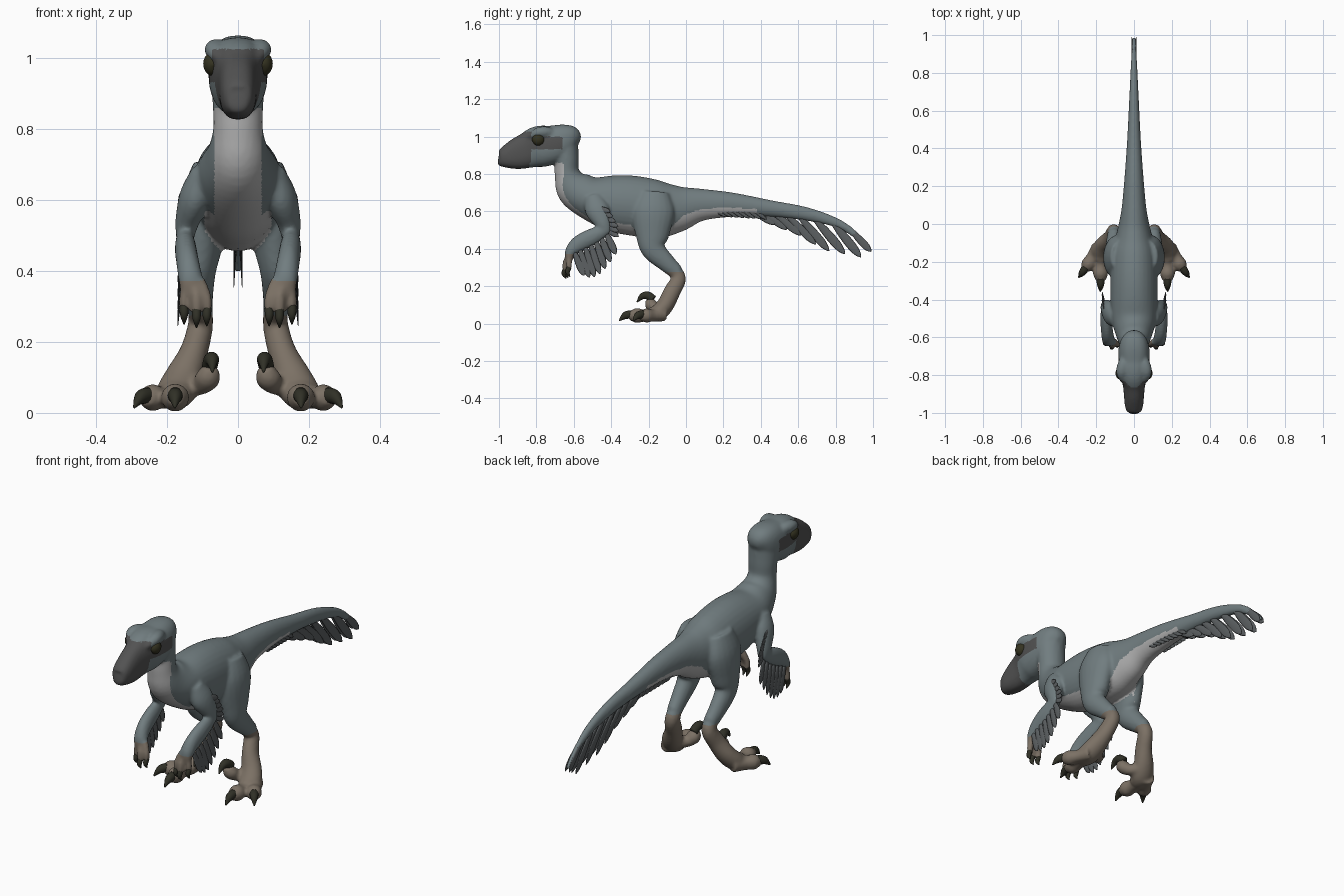
import bpy, bmesh, math
from mathutils import Vector


def mat(name, r, g, b):
    m = bpy.data.materials.new(name)
    m.diffuse_color = (r, g, b, 1)
    return m


SKIN = mat("slate_skin", 0.165, 0.205, 0.215)
LIGHT = mat("pale_belly", 0.44, 0.44, 0.44)
DARK = mat("dark_snout", 0.085, 0.085, 0.085)
TAN = mat("tan_scales", 0.20, 0.165, 0.13)
CLAW = mat("black_claw", 0.03, 0.03, 0.02)
FEATHER = mat("grey_feather", 0.105, 0.115, 0.12)
EYE = mat("olive_eye", 0.035, 0.033, 0.015)


def smooth_path(pts, n):
    """Catmull-Rom interpolation of (x, y, z, rx, rz) points"""
    out = []
    for i in range(len(pts) - 1):
        p = [pts[max(0, min(len(pts) - 1, i + k))] for k in (-1, 0, 1, 2)]
        for s in range(n):
            t = s / n
            out.append([0.5 * (2 * b + (c - a) * t + (2 * a - 5 * b + 4 * c - d) * t * t
                               + (3 * b - a - 3 * c + d) * t ** 3)
                        for a, b, c, d in zip(*p)])
    return out + [list(pts[-1])]


def tube(bm, pts, seg=20, n=5, power=1.0, sign=1):
    """Closed tube with elliptical rings along a path"""
    path = smooth_path(pts, n)
    ctr = [Vector((sign * p[0], p[1], p[2])) for p in path]
    rings = []
    for i, p in enumerate(path):
        tan = (ctr[min(i + 1, len(ctr) - 1)] - ctr[max(i - 1, 0)]).normalized()
        side = Vector((1, 0, 0))
        side = (side - tan * side.dot(tan)).normalized()
        up = tan.cross(side)
        ring = []
        for k in range(seg):
            a = 2 * math.pi * k / seg
            c, s = math.cos(a), math.sin(a)
            c = math.copysign(abs(c) ** power, c)
            s = math.copysign(abs(s) ** power, s)
            ring.append(bm.verts.new(ctr[i] + side * c * max(p[3], .001) + up * s * max(p[4], .001)))
        rings.append(ring)
    faces = [bm.faces.new(rings[0]), bm.faces.new(rings[-1][::-1])]
    for a, b in zip(rings, rings[1:]):
        for k in range(seg):
            j = (k + 1) % seg
            faces.append(bm.faces.new((a[k], b[k], b[j], a[j])))
    bmesh.ops.recalc_face_normals(bm, faces=faces)


def pair(bm, pts, **kw):
    for s in (1, -1):
        tube(bm, pts, sign=s, **kw)


def finish(bm, name, *mats):
    me = bpy.data.meshes.new(name)
    bm.to_mesh(me)
    bm.free()
    ob = bpy.data.objects.new(name, me)
    bpy.context.collection.objects.link(ob)
    for m in mats:
        me.materials.append(m)
    me.shade_smooth()
    return ob


# body skin: neck, torso, tail
bm = bmesh.new()
tube(bm, [(0, -.655, .97, .075, .08), (0, -.64, .88, .072, .066), (0, -.635, .80, .07, .068),
          (0, -.60, .73, .088, .10), (0, -.52, .675, .115, .115), (0, -.40, .645, .125, .15),
          (0, -.28, .63, .125, .16), (0, -.15, .61, .118, .155), (0, -.04, .615, .09, .125),
          (0, .08, .635, .066, .087), (0, .25, .635, .05, .065), (0, .45, .615, .036, .045),
          (0, .65, .585, .026, .036), (0, .82, .532, .018, .024), (0, .93, .455, .013, .016),
          (0, .985, .40, .009, .010)], seg=32)
# head
tube(bm, [(0, -.575, .96, .02, .03), (0, -.60, .97, .06, .075), (0, -.65, .975, .08, .09),
          (0, -.72, .955, .083, .105), (0, -.79, .945, .076, .11), (0, -.85, .925, .059, .095),
          (0, -.91, .905, .053, .082), (0, -.96, .89, .048, .062), (0, -.993, .88, .036, .042),
          (0, -1.004, .88, .018, .022)], seg=32, power=.82)
# brow ridges
pair(bm, [(.045, -.69, 1.01, .015, .015), (.056, -.74, 1.022, .03, .03),
          (.064, -.79, 1.022, .03, .027), (.052, -.84, .995, .012, .015)])
# thighs and shins
pair(bm, [(.075, -.17, .70, .05, .08), (.092, -.175, .60, .068, .115), (.102, -.18, .48, .06, .092),
          (.11, -.175, .40, .048, .066), (.11, -.11, .33, .04, .05), (.106, -.05, .275, .034, .04)])
# lower legs and feet
pair(bm, [(.105, -.065, .29, .034, .034), (.107, -.04, .24, .036, .04), (.125, -.075, .17, .04, .045),
          (.155, -.11, .10, .052, .046), (.175, -.15, .058, .056, .046), (.18, -.19, .047, .045, .038)])
TOES = [[(.18, -.16, .047, .038, .038), (.178, -.22, .042, .032, .032),
         (.177, -.265, .043, .040, .040), (.177, -.305, .042, .022, .022)],
        [(.185, -.12, .05, .04, .04), (.22, -.175, .043, .032, .032),
         (.243, -.215, .043, .038, .038), (.262, -.243, .042, .022, .022)],
        [(.15, -.11, .085, .036, .036), (.108, -.155, .078, .028, .028),
         (.085, -.185, .10, .036, .034), (.08, -.195, .13, .022, .022)]]
for t in TOES:
    pair(bm, t)
# arms
pair(bm, [(.095, -.50, .68, .035, .045), (.12, -.475, .61, .045, .065), (.143, -.445, .54, .034, .046),
          (.15, -.43, .485, .024, .03)])
pair(bm, [(.15, -.42, .505, .022, .028), (.148, -.50, .465, .03, .045), (.142, -.575, .425, .032, .044),
          (.135, -.615, .385, .034, .032), (.128, -.625, .345, .035, .022)])
# fingers
FINGERS = [(.088, -.635, .285), (.117, -.645, .28), (.152, -.625, .29)]
for x, y, z in FINGERS:
    pair(bm, [((x + .128) / 2, -.622, .37, .018, .018), (x, y, .32, .015, .016), (x, y, z, .014, .014)])

body = finish(bm, "body")
rm = body.modifiers.new("merge", 'REMESH')
rm.mode = 'VOXEL'
rm.voxel_size = .008
sm = body.modifiers.new("soften", 'SMOOTH')
sm.factor, sm.iterations = .5, 5
dg = bpy.context.evaluated_depsgraph_get()
me = bpy.data.meshes.new_from_object(body.evaluated_get(dg))
body.modifiers.clear()
body.data = me
me.materials.clear()
for m in (SKIN, LIGHT, DARK, TAN):
    me.materials.append(m)
me.shade_smooth()


def region(c, n):
    """Colour zone of a body face: 0 skin, 1 belly, 2 snout, 3 scales"""
    x, y, z = abs(c.x), c.y, c.z
    if y < -.45 and z < .375 or -.45 < y < .1 and z < .275:
        return 3
    if z > .8 and y < -.825 + .25 * max(0, .89 - z) * -1 and z < 1.025:
        return 2
    if y < -.66 and .935 < z < 1.0 and x > .04:
        return 2
    if y < -.5:
        return 1 if z < .86 and x < .067 and n.y < -.25 else 0
    if y < -.1:
        return 1 if z > .44 and x < .095 and n.z < -.5 else 0
    return 1 if y < .38 and z > .45 and n.z < -.2 and x < .08 else 0


for p in me.polygons:
    p.material_index = region(p.center, p.normal)

# claws on toes and fingers
bm = bmesh.new()
for tip in ([(.177, -.29, .05, .022, .022), (.177, -.325, .043, .018, .02), (.178, -.357, .015, .003, .003)],
            [(.254, -.23, .05, .022, .022), (.275, -.258, .043, .018, .02), (.293, -.283, .015, .003, .003)],
            [(.08, -.175, .13, .022, .022), (.075, -.205, .15, .022, .022),
             (.073, -.235, .145, .016, .017), (.072, -.262, .115, .003, .003)]):
    pair(bm, tip, seg=14)
for x, y, z in FINGERS:
    pair(bm, [(x, y, z + .01, .013, .014), (x, y - .008, z - .015, .011, .012),
              (x, y + .005, z - .04, .002, .002)], seg=12)
finish(bm, "claws", CLAW)

# eyes and mouth-tip nostrils
bm = bmesh.new()
pair(bm, [(.068, -.823, .982, .004, .004), (.07, -.812, .983, .02, .024), (.071, -.79, .984, .027, .034),
          (.07, -.768, .985, .02, .024), (.068, -.757, .986, .004, .004)])
finish(bm, "eyes", EYE)


def feather(bm, x0, y0, z0, x1, y1, z1, w):
    """Flat blade from root to tip"""
    pts = []
    for t, k in ((0, .45), (.35, .9), (.7, 1), (.9, .65), (1, .08)):
        pts.append((x0 + (x1 - x0) * t, y0 + (y1 - y0) * t, z0 + (z1 - z0) * t, .006 * (1.2 - t), w * k))
    pair(bm, pts, seg=8, n=3)


# tail fan: each row is root y, root z, tip y, tip z, half width
bm = bmesh.new()
for y0, z0, y1, z1, w in ((.88, .50, .99, .385, .02), (.78, .545, .935, .355, .024),
                          (.68, .57, .85, .372, .024), (.60, .58, .765, .388, .023),
                          (.53, .59, .695, .423, .021), (.46, .60, .615, .472, .02),
                          (.40, .60, .54, .503, .018), (.35, .60, .475, .53, .016)):
    feather(bm, .006, y0, z0, .012, y1, z1, w)
for i in range(8):
    y = .14 + .03 * i
    feather(bm, .045 - .002 * i, y, .615, .034 - .002 * i, y + .08, .572 - .002 * i, .011)
finish(bm, "tail_feathers", FEATHER)

# arm feathers: elbow fan and hand fan
bm = bmesh.new()
for i in range(6):
    t = i / 5
    feather(bm, .15, -.50 + .05 * t, .62 - .10 * t, .168, -.405 + .045 * min(1, 1.6 * t), .60 - .135 * t, .016)
for i in range(7):
    t = i / 6
    feather(bm, .155, -.43 - .17 * t, .49 - .10 * t, .17,
            -.375 - .17 * t, .37 - .125 * math.sin(t * 2.0), .02)
finish(bm, "arm_feathers", FEATHER)
